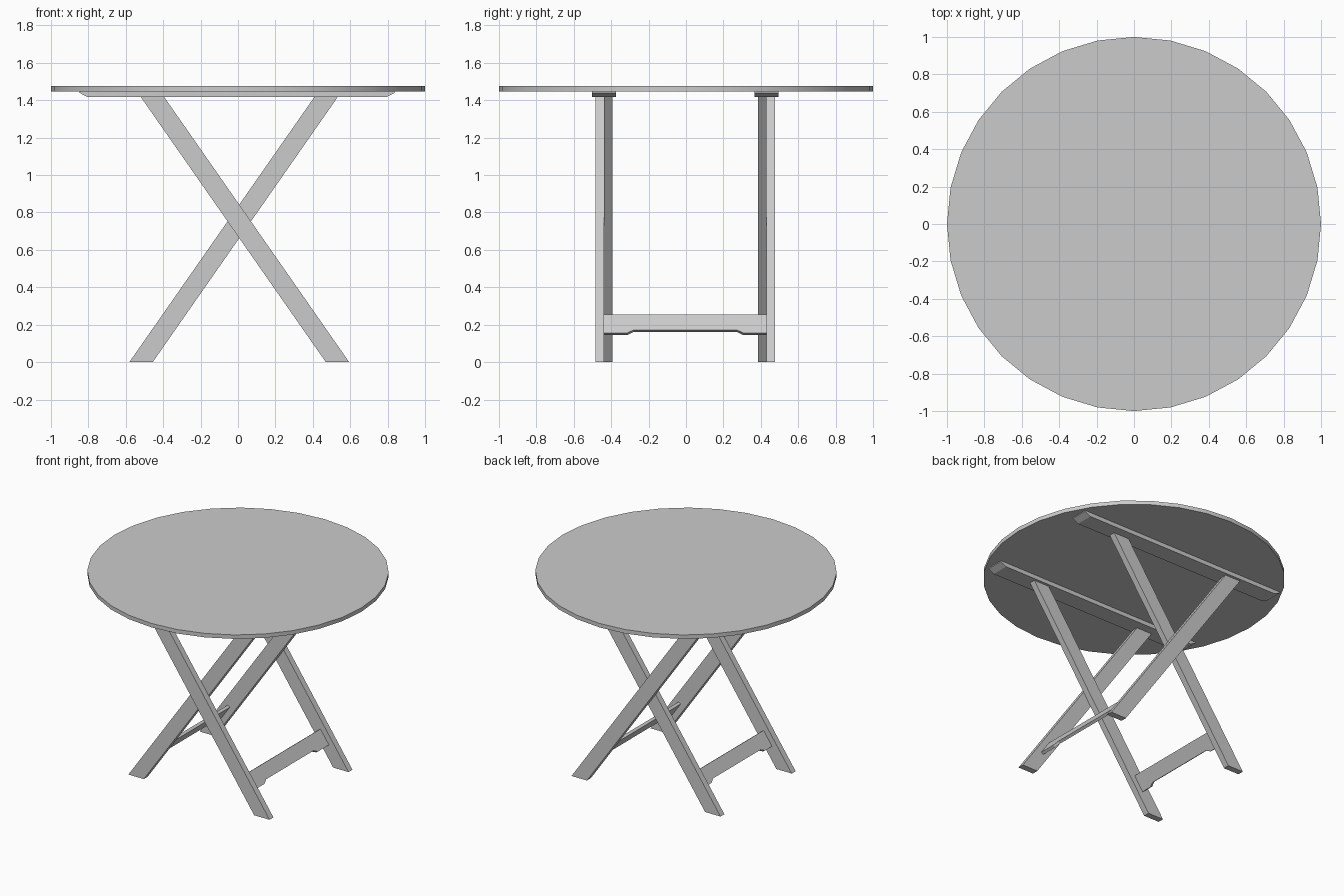
import bpy
import bmesh
from mathutils import Vector

cube = bpy.data.objects.get("Cube")
if cube:
    bpy.data.objects.remove(cube, do_unlink=True)

GREY = (0.6, 0.6, 0.6, 1.0)
mat = bpy.data.materials.new("plain_grey")
mat.use_nodes = True
mat.diffuse_color = GREY
mat.node_tree.nodes["Principled BSDF"].inputs["Base Color"].default_value = GREY


def prism(name, outline, push):
    """Extrude a closed outline of 3D points along a vector."""
    bm = bmesh.new()
    face = bm.faces.new([bm.verts.new(p) for p in outline])
    out = bmesh.ops.extrude_face_region(bm, geom=[face])
    moved = [g for g in out["geom"] if isinstance(g, bmesh.types.BMVert)]
    bmesh.ops.translate(bm, verts=moved, vec=push)
    bmesh.ops.recalc_face_normals(bm, faces=bm.faces)
    mesh = bpy.data.meshes.new(name)
    bm.to_mesh(mesh)
    bm.free()
    mesh.materials.append(mat)
    obj = bpy.data.objects.new(name, mesh)
    bpy.context.collection.objects.link(obj)
    return obj


TOP_Z, TOP_BASE, RAIL_BASE = 1.476, 1.447, 1.417
MID_Y = -0.004

# Round table top
bpy.ops.mesh.primitive_cylinder_add(
    vertices=32, radius=1, depth=TOP_Z - TOP_BASE,
    location=(0, 0, (TOP_Z + TOP_BASE) / 2))
top = bpy.context.object
top.name = "table_top"
top.data.materials.append(mat)
bpy.ops.object.shade_smooth_by_angle()

# Rails under the top, with slanted ends
for side, label in ((-1, "front"), (1, "back")):
    y = MID_Y + side * 0.435 - 0.064
    rail = [(-0.848, TOP_BASE), (-0.848, 1.44), (-0.803, RAIL_BASE),
            (0.793, RAIL_BASE), (0.838, 1.44), (0.838, TOP_BASE)]
    prism(label + "_rail", [(x, y, z) for x, z in rail], (0, 0.128, 0))

# Two crossing leg frames: foot x, head x, distance of the leg centre from the middle
FRAMES = {"outer": (0.532, -0.457, 0.457), "inner": (-0.5185, 0.4705, 0.412)}
HALF_W, LEG_T = 0.0625, 0.045

for frame, (foot, head, reach) in FRAMES.items():
    leg = [(foot - HALF_W, 0), (foot + HALF_W, 0),
           (head + HALF_W, RAIL_BASE), (head - HALF_W, RAIL_BASE)]
    for side, label in ((-1, "front"), (1, "back")):
        y = MID_Y + side * reach - LEG_T / 2
        prism(f"{label}_{frame}_leg", [(x, y, z) for x, z in leg], (0, LEG_T, 0))

    # Stretcher lying in the plane of the frame, lower edge cut away in the middle
    along = Vector((head - foot, 0, RAIL_BASE)).normalized()
    across = Vector((0, 1, 0))
    normal = along.cross(across)
    z = 0.2
    centre = Vector((foot + (head - foot) * z / RAIL_BASE, MID_Y, z))
    end = reach - LEG_T / 2
    half = [(end, 0.06), (end, -0.06), (0.31, -0.06), (0.275, -0.04)]
    shape = half + [(-a, b) for a, b in reversed(half)]
    prism(frame + "_stretcher",
          [centre + across * a + along * b - normal * 0.01 for a, b in shape],
          normal * 0.02)
